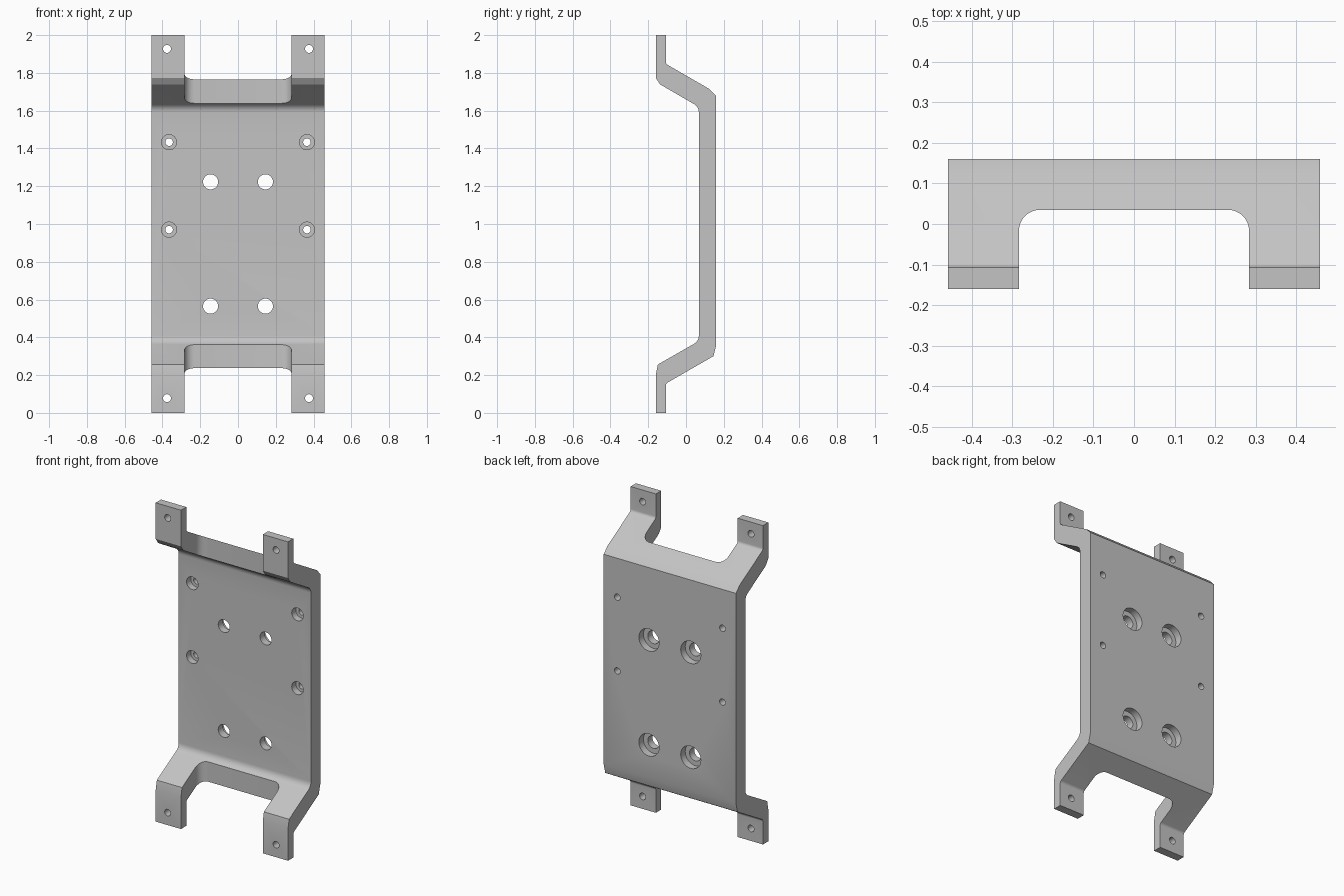
import bpy, bmesh, math
from mathutils import Vector, Matrix

cube = bpy.data.objects.get("Cube")
if cube:
    bpy.data.objects.remove(cube, do_unlink=True)

HALF_WIDTH = 0.459

metal = bpy.data.materials.new("grey metal")
metal.use_nodes = True
grey = (0.55, 0.55, 0.55, 1)
metal.diffuse_color = grey
metal.node_tree.nodes["Principled BSDF"].inputs["Base Color"].default_value = grey


def make_object(name, bm):
    bmesh.ops.recalc_face_normals(bm, faces=bm.faces)
    mesh = bpy.data.meshes.new(name)
    bm.to_mesh(mesh)
    bm.free()
    mesh.materials.append(metal)
    ob = bpy.data.objects.new(name, mesh)
    bpy.context.collection.objects.link(ob)
    return ob


def rounded(points, segments=5):
    """Outline of (a, b, radius) corners, filleted where the radius is not 0."""
    out = []
    for i, (a, b, r) in enumerate(points):
        p = Vector((a, b))
        if not r:
            out.append(p)
            continue
        u = (Vector(points[i - 1][:2]) - p).normalized()
        v = (Vector(points[(i + 1) % len(points)][:2]) - p).normalized()
        half = u.angle(v) / 2
        centre = p + (u + v).normalized() * r / math.sin(half)
        start = p + u * r / math.tan(half) - centre
        end = p + v * r / math.tan(half) - centre
        sweep = math.pi - 2 * half
        for k in range(segments + 1):
            t = k / segments
            w = (start * math.sin((1 - t) * sweep) + end * math.sin(t * sweep))
            out.append(centre + w / math.sin(sweep))
    return out


def prism(name, corners, offset):
    bm = bmesh.new()
    face = bm.faces.new([bm.verts.new(c) for c in corners])
    top = bmesh.ops.extrude_face_region(bm, geom=[face])["geom"]
    verts = [g for g in top if isinstance(g, bmesh.types.BMVert)]
    bmesh.ops.translate(bm, verts=verts, vec=offset)
    return make_object(name, bm)


def drill(bm, x, z, radius, y0, y1):
    """Cylinders along y, mirrored left and right."""
    for side in (-1, 1):
        place = (Matrix.Translation((side * x, (y0 + y1) / 2, z))
                 @ Matrix.Rotation(math.pi / 2, 4, "X"))
        bmesh.ops.create_cone(bm, cap_ends=True, segments=32, radius1=radius,
                              radius2=radius, depth=y1 - y0, matrix=place)


# Bent plate, as a side profile swept across the width
profile = rounded([
    (-0.16, 0, 0), (-0.16, 0.2, 0), (-0.149, 0.256, 0),
    (0.068, 0.38, 0.05), (0.068, 1.62, 0.05),
    (-0.137, 1.739, 0), (-0.16, 1.773, 0), (-0.16, 2, 0),
    (-0.107, 2, 0), (-0.107, 1.848, 0.02),
    (0.125, 1.714, 0), (0.16, 1.677, 0),
    (0.16, 0.358, 0), (0.145, 0.3, 0),
    (-0.107, 0.155, 0.02), (-0.107, 0, 0)])
bracket = prism("mounting_bracket", [(-HALF_WIDTH, p.x, p.y) for p in profile],
                (2 * HALF_WIDTH, 0, 0))

# Vertical notch that leaves the four mounting tabs
notch = rounded([(-0.284, -0.5, 0), (0.284, -0.5, 0),
                 (0.284, 0.035, 0.052), (-0.284, 0.035, 0.052)], 8)
notch_cutter = prism("notch_cutter", [(p.x, p.y, -0.2) for p in notch], (0, 0, 2.4))

# Through holes and their counterbores
holes, bores = bmesh.new(), bmesh.new()
for z in (0.078, 1.927):
    drill(holes, 0.376, z, 0.021, -0.3, 0)
for z in (0.97, 1.433):
    drill(holes, 0.365, z, 0.02, 0, 0.3)
    drill(bores, 0.365, z, 0.04, 0, 0.11)
for z in (0.565, 1.223):
    drill(holes, 0.145, z, 0.04, 0, 0.3)
    drill(bores, 0.145, z, 0.07, 0.115, 0.3)
cutters = [notch_cutter, make_object("hole_cutter", holes),
           make_object("counterbore_cutter", bores)]

bpy.ops.object.select_all(action="DESELECT")
bpy.context.view_layer.objects.active = bracket
bracket.select_set(True)
for cutter in cutters:
    cutter.hide_render = True
    mod = bracket.modifiers.new(cutter.name, "BOOLEAN")
    mod.operation = "DIFFERENCE"
    mod.solver = "EXACT"
    mod.object = cutter
    bpy.ops.object.modifier_apply(modifier=mod.name)
for cutter in cutters:
    bpy.data.objects.remove(cutter, do_unlink=True)

bpy.ops.object.shade_smooth_by_angle(angle=math.radians(20))
